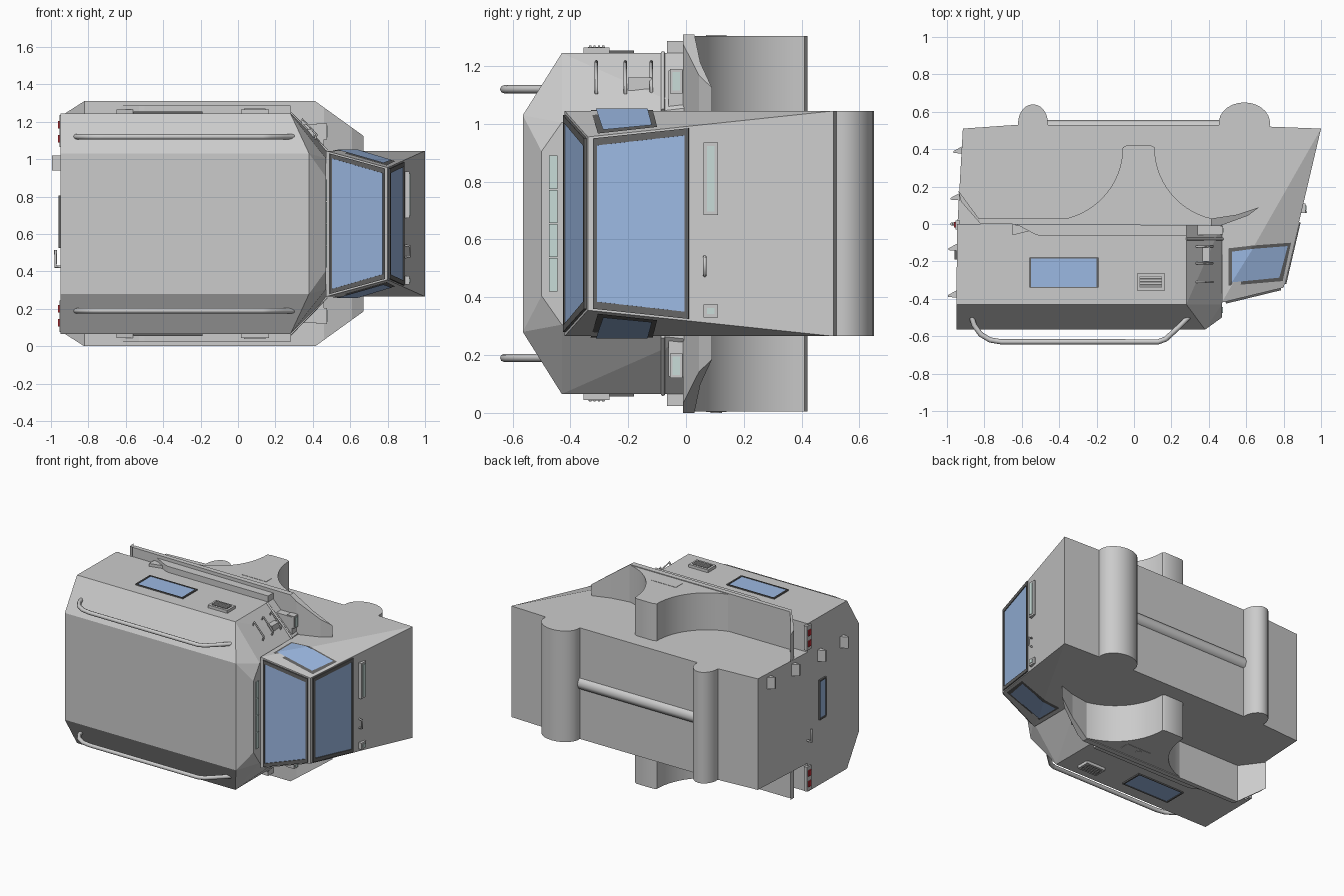
import bpy, bmesh
from math import sin, cos, pi, radians
from mathutils import Vector

if "Cube" in bpy.data.objects:
    bpy.data.objects.remove(bpy.data.objects["Cube"])

ZC = 0.655  # the vehicle lies on its side: roof faces -y, nose faces +x, width runs along z


def material(name, r, g, b):
    m = bpy.data.materials.new(name)
    m.diffuse_color = (r, g, b, 1)
    m.use_nodes = True
    m.node_tree.nodes["Principled BSDF"].inputs["Base Color"].default_value = m.diffuse_color
    return m


BLUE = material("window_blue", 0.33, 0.48, 0.76)
DARK = material("dark_trim", 0.13, 0.13, 0.13)
LAMP = material("lamp_glass", 0.58, 0.72, 0.69)
RED = material("tail_red", 0.55, 0.03, 0.04)


def finish(name, bm, mirror=False, mat=None, smooth=False):
    bmesh.ops.recalc_face_normals(bm, faces=bm.faces)
    me = bpy.data.meshes.new(name)
    bm.to_mesh(me)
    bm.free()
    ob = bpy.data.objects.new(name, me)
    bpy.context.collection.objects.link(ob)
    ob.location.z = ZC
    if mirror:
        md = ob.modifiers.new("mirror", 'MIRROR')
        md.use_axis = (False, False, True)
        md.use_mirror_merge = False
    if mat:
        me.materials.append(mat)
    if smooth:
        bpy.context.view_layer.objects.active = ob
        ob.select_set(True)
        bpy.ops.object.shade_smooth_by_angle(angle=radians(35))
        ob.select_set(False)
    return ob


def prism(name, pts, w0, w1, mirror=True, mat=None, cuts=(), smooth=False):
    """Side profile (x, y) extruded across the width, optionally trimmed by planes."""
    bm = bmesh.new()
    f = bm.faces.new([bm.verts.new((x, y, w0)) for x, y in pts])
    ext = bmesh.ops.extrude_face_region(bm, geom=[f])["geom"]
    bmesh.ops.translate(bm, vec=(0, 0, w1 - w0), verts=[v for v in ext if isinstance(v, bmesh.types.BMVert)])
    bmesh.ops.recalc_face_normals(bm, faces=bm.faces)
    for co, no in cuts:
        r = bmesh.ops.bisect_plane(bm, geom=bm.verts[:] + bm.edges[:] + bm.faces[:], dist=1e-5,
                                   plane_co=co, plane_no=no, clear_outer=True)
        bmesh.ops.holes_fill(bm, edges=[e for e in bm.edges if e.is_boundary])
    return finish(name, bm, mirror, mat, smooth)


def box(name, x0, x1, y0, y1, w0, w1, mirror=True, mat=None):
    return prism(name, [(x0, y0), (x1, y0), (x1, y1), (x0, y1)], w0, w1, mirror, mat)


def hull(name, half):
    """Convex solid from points of one half, reflected across the width."""
    bm = bmesh.new()
    for x, y, w in half:
        bm.verts.new((x, y, w))
        bm.verts.new((x, y, -w))
    bmesh.ops.convex_hull(bm, input=bm.verts)
    bmesh.ops.dissolve_limit(bm, angle_limit=0.01, verts=bm.verts, edges=bm.edges)
    return finish(name, bm)


def window(name, pts, out, border=0.02, mirror=False, mat=BLUE):
    """Pane with a raised frame; out is the outward direction."""
    c = sum((Vector(p) for p in pts), Vector()) / len(pts)
    n = Vector(out).normalized()
    outer = [Vector(p) for p in pts]
    inner = [p + (c - p).normalized() * border * 1.4 for p in outer]
    bm = bmesh.new()
    k = len(pts)
    rings = [[bm.verts.new(p + n * h) for p in ps]
             for ps, h in ((outer, -0.004), (outer, 0.009), (inner, 0.009), (inner, -0.004))]
    for a, b in zip(rings, rings[1:]):
        for i in range(k):
            bm.faces.new((a[i], a[(i + 1) % k], b[(i + 1) % k], b[i]))
    finish(name + "_frame", bm, mirror, DARK)
    bm = bmesh.new()
    bm.faces.new([bm.verts.new(p + n * 0.004) for p in inner])
    finish(name + "_pane", bm, mirror, mat)


def tube(name, pts, r, mirror=True):
    cu = bpy.data.curves.new(name, 'CURVE')
    cu.dimensions = '3D'
    cu.bevel_depth = r
    cu.bevel_resolution = 2
    cu.use_fill_caps = True
    for s in ((1, -1) if mirror else (1,)):
        sp = cu.splines.new('POLY')
        sp.points.add(len(pts) - 1)
        for q, (x, y, w) in zip(sp.points, pts):
            q.co = (x, y, w * s, 1)
    ob = bpy.data.objects.new(name, cu)
    ob.location.z = ZC
    bpy.context.collection.objects.link(ob)


def arc(cx, cy, rx, ry, a0, a1, n):
    return [(cx + rx * cos(radians(a0 + (a1 - a0) * i / n)), cy + ry * sin(radians(a0 + (a1 - a0) * i / n)))
            for i in range(n + 1)]


# Main bodies
hull("upper_body", [(-.95, -.565, .375), (-.95, -.43, .59), (-.945, 0, .59), (.38, -.565, .375), (.28, -.43, .59),
                    (.28, 0, .59), (.47, -.50, .25), (.47, -.43, .35), (.47, 0, .4)])
prism("lower_hull", [(-.945, -.02), (.48, -.02), (.48, .53), (-.63, .53), (-.915, .51)], -.39, .39, False)

# Cab nose, pinched inward at the top of the windscreen
bm = bmesh.new()
L, R = [[bm.verts.new((x, y, s * w)) for x, y, w in
         ((.47, -.42, .39), (.80, -.34, .30), (1, .51, .39), (.47, .53, .39))] for s in (1, -1)]
for q in (L, R):
    bm.faces.new((q[0], q[1], q[2]))
    bm.faces.new((q[0], q[2], q[3]))
for i in range(4):
    j = (i + 1) % 4
    bm.faces.new((L[i], L[j], R[j], R[i]))
finish("cab_nose", bm)

# Cab windows
window("upper_windscreen", [(.49, -.417, -.375), (.49, -.417, .375), (.785, -.345, .295), (.785, -.345, -.295)], (.24, -1, 0))
window("front_windscreen", [(.805, -.32, -.295), (.805, -.32, .295), (.882, .01, .33), (.882, .01, -.33)], (1, -.235, 0))
n = Vector((.33, .08, -.09)).cross(Vector((.53, .93, 0))).normalized()


def cabw(x, y):
    return .39 - (n.x * (x - .47) + n.y * (y + .42)) / n.z


for tag, inset, m, h in (("frame", 0, DARK, .004), ("pane", .018, BLUE, .008)):
    i = inset
    bm = bmesh.new()
    a, b, c, d = [bm.verts.new((x, y, w + h)) for x, y, w in
                  ((.505 + i, -.13 - i, .39), (.505 + i, -.33 + i, .39),
                   (.635, -.115 - i, .39), (.795 - i, -.305 + i, cabw(.795 - i, -.305 + i)))]
    e = bm.verts.new((.84 - i, -.10 - i, cabw(.84 - i, -.10 - i) + h))
    bm.faces.new((a, b, c))
    bm.faces.new((b, d, e, c))
    finish("cab_side_window_" + tag, bm, True, m)

# Cab front fittings
for nm, w0, w1 in (("long_lamp", .03, .28), ("small_lamp", -.325, -.28)):
    box(nm + "_housing", .87, .918, .06, .11, w0, w1, False)
    box(nm + "_glass", .88, .922, .072, .098, w0 + .012, w1 - .012, False, LAMP)
tube("cab_handle", [(.89, .065, -.18), (.92, .065, -.175), (.92, .065, -.12), (.89, .065, -.115)], .006, False)

# Axle housings and drive shaft
prism("rear_axle_housing", arc(-.54, .54, .08, .10, -20, 200, 14), -.39, .39, False, smooth=True)
prism("front_axle_housing", arc(.59, .54, .137, .11, -20, 200, 16), -.39, .39, False, smooth=True)
tube("drive_shaft", [(-.55, .512, 0), (.55, .512, 0)], .045, False)

# Fender decks with rear flap and drooping front, corners trimmed
prism("fender_deck", [(-.94, .18), (-.83, .03), (.42, .03), (.55, .05), (.67, .09), (.61, .045), (.46, -.01),
                      (-.82, 0), (-.925, .12)], .39, .655,
      cuts=[((.42, 0, .65), (.18, 0, .25)), ((-.83, 0, .65), (-.07, 0, .11))])

# Centre fender block between the wheels, curved to clear them
prism("wheel_arch", arc(-.45, .41, .39, .39, -75, 0, 14) + [(-.04, .42), (.09, .42)] +
      arc(.5, .41, .39, .39, 180, 258, 14) + [(.42, .01), (-.35, .01)], .38, .65, smooth=True)
box("fender_hatch", -.02, .17, .07, .14, .64, .652, True)
prism("hatch_cap", arc(.05, .105, .02, .02, 0, 330, 11), -.655, -.64, False)
prism("side_rail", [(-.65, .01), (-.53, -.055), (-.5, -.065), (.28, -.065), (.28, .01)], .58, .632)
prism("rail_tip", [(-.65, 0), (-.53, -.03), (-.65, -.06)], .585, .61)
box("front_fender_block", .30, .46, -.06, .01, .36, .53)
tube("chamfer_rib", [(.28, -.08, .592), (.475, -.08, .392)], .007)

# Side windows, vents, roof rails
window("side_window", [(-.56, -.34, .59), (-.19, -.34, .59), (-.19, -.18, .59), (-.56, -.18, .59)], (0, 0, 1), .008, True)
box("vent_housing", .015, .165, -.355, -.265, .58, .61)
box("vent_recess", .03, .15, -.34, -.28, .58, .612, True, DARK)
for i in range(4):
    box("vent_slat", .032, .148, -.335 + i * .015, -.328 + i * .015, .6, .616)
tube("roof_rail", [(x, y, .465) for x, y in ((-.87, -.49), (-.855, -.54), (-.82, -.59), (-.77, -.62), (-.71, -.63),
     (.13, -.63), (.17, -.615), (.24, -.55), (.30, -.49))], .014)

# Light bar and corner headlamps
for i in range(4):
    box("roof_lamp", .46, .476, -.475, -.445, -.235 + i * .1185, -.12 + i * .1185, False, LAMP)
box("headlamp_housing", .42, .475, -.055, -.012, .45, .535)
box("headlamp_glass", .43, .479, -.046, -.021, .46, .525, True, LAMP)

# Climbing rungs on the upper-side front corner
for y in (-.31, -.21, -.12):
    tube("climbing_rung", [(.33, y, .53), (.345, y, .56), (.42, y, .475), (.41, y, .45)], .006, False)
box("rung_latch", .36, .405, -.2, -.12, .46, .505, False)

# Rear door fittings and tail lamps
for y, x in ((.4, -.92), (.15, -.935), (-.12, -.947), (-.37, -.95)):
    prism("door_hinge", [(x + .02, y + .025), (x - .045, y - .01), (x - .045, y - .02), (x + .02, y - .025)], .285, .365, False)
window("rear_window", [(-.95, -.19, -.13), (-.95, -.19, .15), (-.95, -.12, .15), (-.95, -.12, -.13)], (-1, 0, 0), .008)
tube("door_handle", [(-.93, .0, -.23), (-.975, .0, -.23), (-.975, .0, -.14)], .008, False)
box("tail_lamp_panel", -.955, -.93, -.03, .02, .41, .58)
for w in (.455, .53):
    box("tail_lamp", -.962, -.94, -.02, .01, w - .02, w + .02, True, RED)
